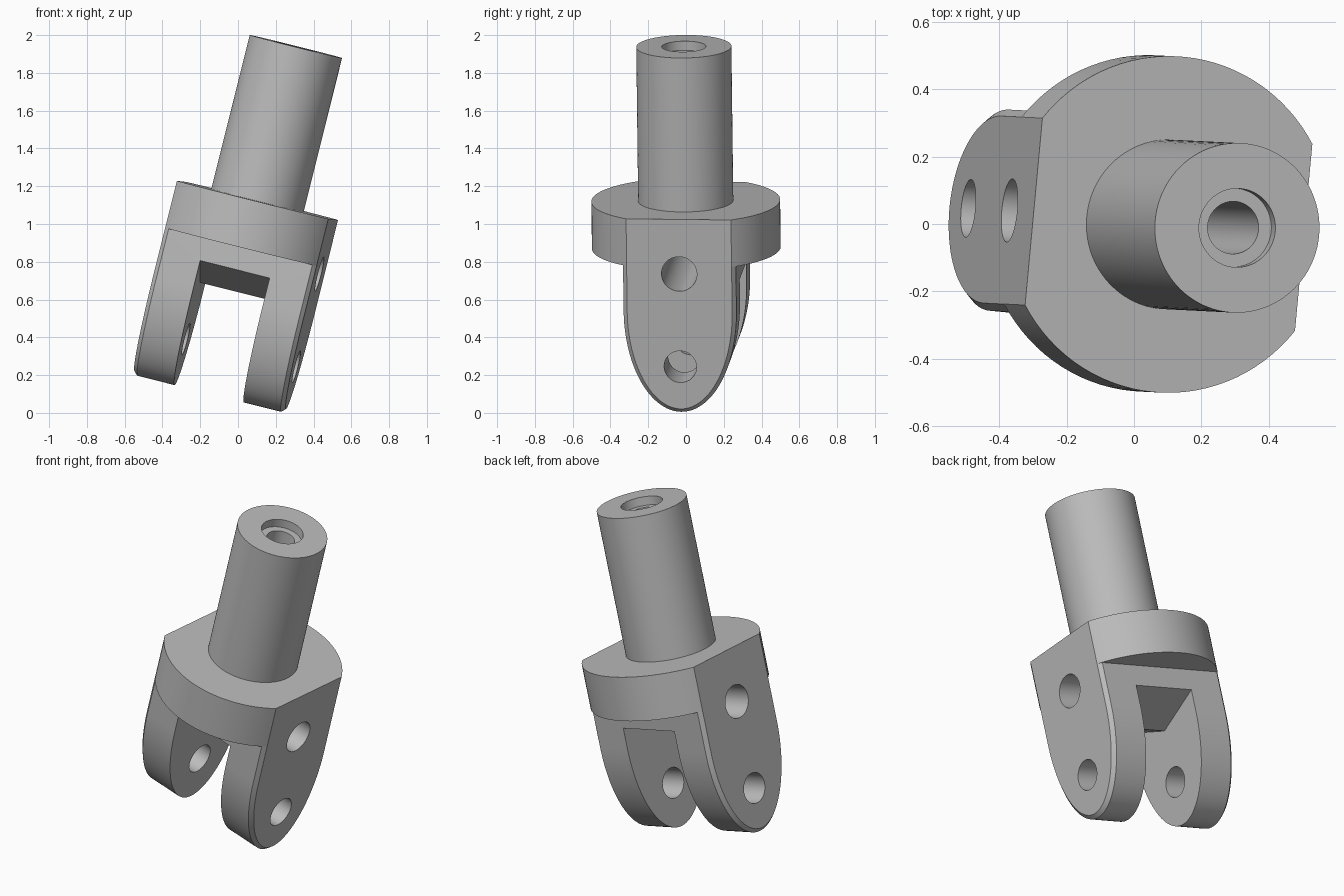
import bpy, bmesh, math
from mathutils import Matrix, Vector

cube = bpy.data.objects.get("Cube")
if cube:
    bpy.data.objects.remove(cube, do_unlink=True)

# Tilted local frame: u across the fork, v along its width, a along the shaft
a = Vector((0.242, -0.012, 0.970)).normalized()
v = Vector((0.095, 0.995, 0.0))
v = (v - a * v.dot(a)).normalized()
u = v.cross(a)
frame = Matrix((u, v, a)).transposed().to_4x4()
frame.translation = (-0.167, 0.012, 0.042)

metal = bpy.data.materials.new("grey_metal")
metal.use_nodes = True
grey = (0.5, 0.5, 0.5, 1)
metal.diffuse_color = grey
metal.node_tree.nodes["Principled BSDF"].inputs["Base Color"].default_value = grey


def finish(name, bm):
    bmesh.ops.recalc_face_normals(bm, faces=bm.faces)
    mesh = bpy.data.meshes.new(name)
    bm.to_mesh(mesh)
    bm.free()
    mesh.materials.append(metal)
    ob = bpy.data.objects.new(name, mesh)
    ob.matrix_world = frame
    bpy.context.collection.objects.link(ob)
    return ob


def cylinder(name, radius, low, high, across=False, height=0):
    """Cylinder along the shaft, or across the fork at a given height."""
    m = Matrix.Translation((0, 0, (low + high) / 2))
    if across:
        m = Matrix.Translation((0, 0, height)) @ Matrix.Rotation(math.pi / 2, 4, 'Y')
    bm = bmesh.new()
    bmesh.ops.create_cone(bm, cap_ends=True, segments=96, radius1=radius,
                          radius2=radius, depth=high - low, matrix=m)
    return finish(name, bm)


def prism(name, outline, half, chamfer=0):
    """Outline in width and height, extruded both ways across the fork."""
    bm = bmesh.new()
    face = bm.faces.new([bm.verts.new((-half, y, z)) for y, z in outline])
    ext = bmesh.ops.extrude_face_region(bm, geom=[face])
    bmesh.ops.translate(bm, vec=(2 * half, 0, 0),
                        verts=[g for g in ext["geom"] if isinstance(g, bmesh.types.BMVert)])
    if chamfer:
        top = max(z for y, z in outline)
        rim = [e for e in bm.edges
               if abs(e.verts[0].co.x - e.verts[1].co.x) < 1e-5
               and min(w.co.z for w in e.verts) < top - 1e-4]
        bmesh.ops.bevel(bm, geom=rim, offset=chamfer, segments=1, affect='EDGES')
    return finish(name, bm)


def boolean(ob, tool, operation='DIFFERENCE'):
    mod = ob.modifiers.new("cut", 'BOOLEAN')
    mod.operation = operation
    mod.solver = 'EXACT'
    mod.object = tool
    bpy.context.view_layer.objects.active = ob
    bpy.ops.object.modifier_apply(modifier=mod.name)


HALF, WIDTH, FLANGE_LOW, FLANGE_TOP, SHAFT_TOP = 0.415, 0.3, 0.859, 1.116, 1.956

# Shaft and the round flange with two flats
shaft = cylinder("shaft", 0.252, FLANGE_TOP, SHAFT_TOP)
flange = cylinder("flange", 0.5, FLANGE_LOW, FLANGE_TOP)
flats = prism("flats_helper", [(-1, 0), (1, 0), (1, 2), (-1, 2)], HALF)
boolean(flange, flats, 'INTERSECT')

# Fork with long rounded ends and chamfered outer rims
SPRING, BOTTOM, STEPS = 0.61, 0.061, 48
outline = [(WIDTH, FLANGE_LOW)]
for i in range(STEPS + 1):
    t = math.pi * i / STEPS
    outline.append((WIDTH * math.cos(t), SPRING - (SPRING - BOTTOM) * math.sin(t)))
outline.append((-WIDTH, FLANGE_LOW))
fork = prism("fork", outline, HALF, 0.021)

# Slot whose roof hangs down to a central ridge
slot = prism("slot_helper", [(-0.4, -0.1), (0.4, -0.1), (0.4, 0.776),
                             (0, 0.62), (-0.4, 0.776)], 0.19)
boolean(fork, slot)

# Cross holes, shaft bore and its counterbore
lower = cylinder("lower_hole_helper", 0.086, -1, 1, True, 0.312)
upper = cylinder("upper_hole_helper", 0.094, -1, 1, True, 0.818)
bore = cylinder("bore_helper", 0.078, 0.82, 2.1)
counterbore = cylinder("counterbore_helper", 0.117, SHAFT_TOP - 0.05, 2.1)
for ob, tools in ((shaft, (bore, counterbore)), (flange, (bore, upper)),
                  (fork, (lower, upper, bore))):
    for tool in tools:
        boolean(ob, tool)

for tool in (flats, slot, lower, upper, bore, counterbore):
    bpy.data.objects.remove(tool, do_unlink=True)

# Smooth round walls, crisp edges
bpy.ops.object.select_all(action='DESELECT')
for ob in (shaft, flange, fork):
    ob.select_set(True)
bpy.context.view_layer.objects.active = fork
bpy.ops.object.shade_smooth_by_angle(angle=math.radians(25))
